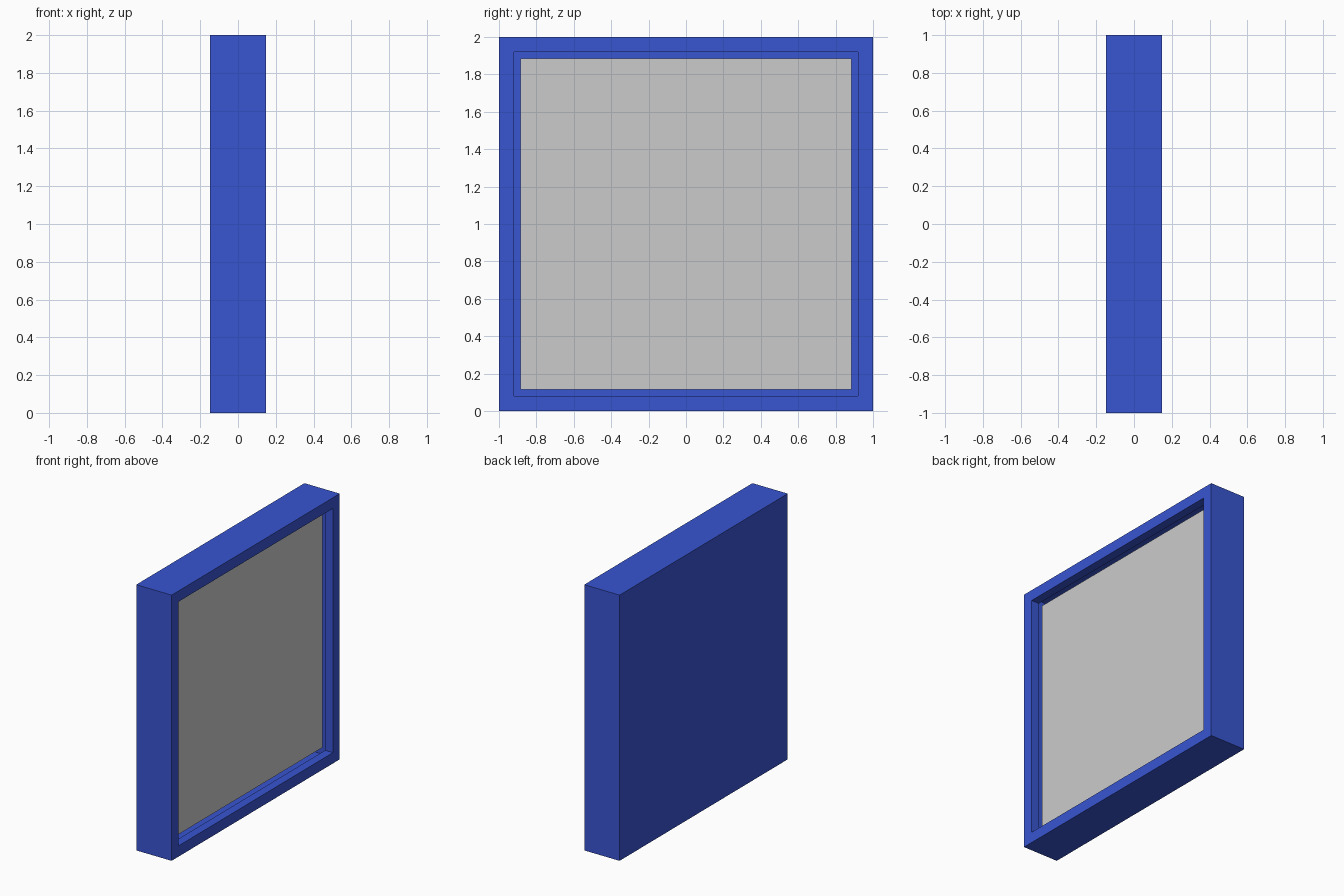
import bpy, bmesh
from mathutils import Matrix, Vector

if "Cube" in bpy.data.objects:
    bpy.data.objects.remove(bpy.data.objects["Cube"])

HALF_T, HALF, RIM, DEPTH = 0.147, 1.0, 0.115, 0.065


def add_object(name, bm):
    mesh = bpy.data.meshes.new(name)
    bm.to_mesh(mesh)
    bm.free()
    obj = bpy.data.objects.new(name, mesh)
    bpy.context.collection.objects.link(obj)
    return obj


# Blue case: slab with a square recess in its +x face, open at the recess floor
bm = bmesh.new()
bmesh.ops.create_cube(bm, size=2)
bmesh.ops.scale(bm, vec=(HALF_T, HALF, HALF), verts=bm.verts)
bmesh.ops.translate(bm, vec=(0, 0, HALF), verts=bm.verts)
bm.normal_update()
face = next(f for f in bm.faces if f.normal.x > 0.9)
bmesh.ops.inset_region(bm, faces=[face], thickness=RIM)
result = bmesh.ops.extrude_face_region(bm, geom=[face])
bmesh.ops.translate(bm, vec=(-DEPTH, 0, 0),
                    verts=[g for g in result["geom"] if isinstance(g, bmesh.types.BMVert)])
floor = [g for g in result["geom"] if isinstance(g, bmesh.types.BMFace)]
extra = [face] if face.is_valid and face not in floor else []
bmesh.ops.delete(bm, geom=floor + extra, context='FACES_ONLY')
bmesh.ops.recalc_face_normals(bm, faces=bm.faces)
case = add_object("case", bm)

blue = bpy.data.materials.new("blue")
blue.diffuse_color = (0.04, 0.09, 0.64, 1)
blue.use_nodes = True
blue.node_tree.nodes["Principled BSDF"].inputs["Base Color"].default_value = blue.diffuse_color
case.data.materials.append(blue)

# Grey panel closing the recess, facing +x
bm = bmesh.new()
bmesh.ops.create_grid(bm, x_segments=1, y_segments=1, size=HALF - RIM,
                      matrix=Matrix.Translation(Vector((HALF_T - DEPTH, 0, HALF)))
                      @ Matrix.Rotation(1.5707963, 4, 'Y'))
add_object("panel", bm)
